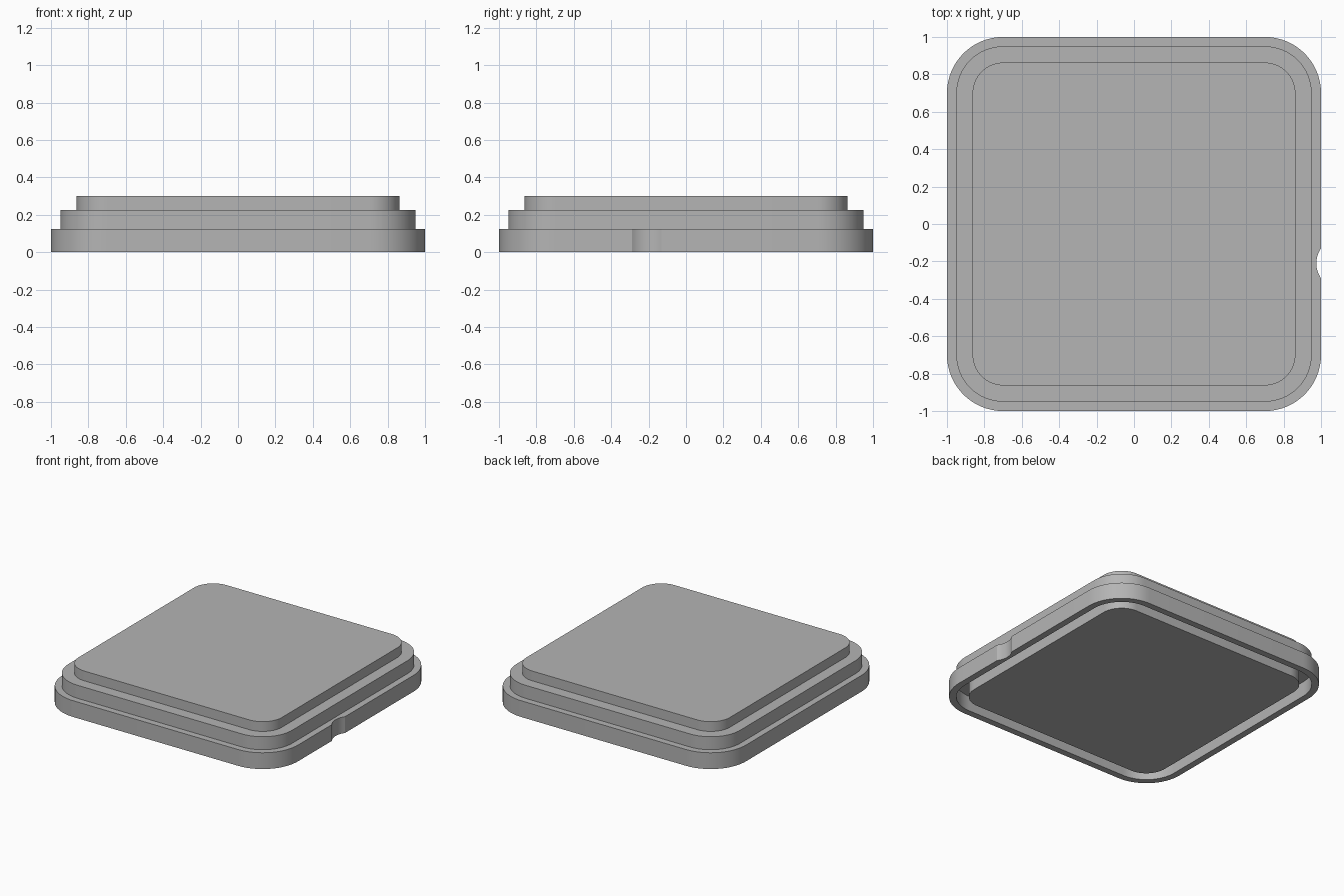
import bpy, bmesh, math

if "Cube" in bpy.data.objects:
    bpy.data.objects.remove(bpy.data.objects["Cube"], do_unlink=True)

CORNER = 0.7          # all corner arcs share the same centres
ARC_STEPS = 16
NOTCH_Y, NOTCH_HALF, NOTCH_R = -0.21, 0.08, 0.14
NOTCH_STEPS = 12

grey = bpy.data.materials.new("plain grey")
grey.use_nodes = True
colour = (0.46, 0.46, 0.46, 1)
grey.diffuse_color = colour
grey.node_tree.nodes["Principled BSDF"].inputs["Base Color"].default_value = colour


def outline(half, notched):
    """Rounded square, with a shallow thumb notch on the +x side if notched."""
    points = []
    # Right side, front to back, with the notch arc
    reach = math.sqrt(NOTCH_R ** 2 - NOTCH_HALF ** 2)
    for i in range(NOTCH_STEPS + 1):
        dy = NOTCH_HALF * (2 * i / NOTCH_STEPS - 1)
        sag = math.sqrt(NOTCH_R ** 2 - dy ** 2) - reach if notched else 0
        points.append((half - sag, NOTCH_Y + dy))
    # Four corner arcs, counter-clockwise
    radius = half - CORNER
    for quarter, (sx, sy) in enumerate([(1, 1), (-1, 1), (-1, -1), (1, -1)]):
        for i in range(ARC_STEPS + 1):
            a = math.pi / 2 * (quarter + i / ARC_STEPS)
            points.append((sx * CORNER + radius * math.cos(a),
                           sy * CORNER + radius * math.sin(a)))
    return points


# Cross-section from the underside, through the groove, up the steps
core, collar, rim = 0.863, 0.95, 1.0
profile = [(core, 0), (core, 0.115), (collar, 0.115), (collar, 0),
           (rim, 0), (rim, 0.125), (collar, 0.125), (collar, 0.225),
           (core, 0.225), (core, 0.3)]

bm = bmesh.new()
rings = [[bm.verts.new((x, y, z)) for x, y in outline(half, half == rim)]
         for half, z in profile]
for lower, upper in zip(rings, rings[1:]):
    for i in range(len(lower)):
        j = (i + 1) % len(lower)
        bm.faces.new((lower[i], lower[j], upper[j], upper[i]))
bm.faces.new(rings[0])
bm.faces.new(rings[-1])
bmesh.ops.recalc_face_normals(bm, faces=bm.faces)

mesh = bpy.data.meshes.new("stepped_lid")
bm.to_mesh(mesh)
bm.free()
mesh.materials.append(grey)
lid = bpy.data.objects.new("stepped_lid", mesh)
bpy.context.collection.objects.link(lid)

# Smooth corners, crisp steps
bpy.ops.object.select_all(action="DESELECT")
lid.select_set(True)
bpy.context.view_layer.objects.active = lid
bpy.ops.object.shade_smooth_by_angle(angle=math.radians(30))
